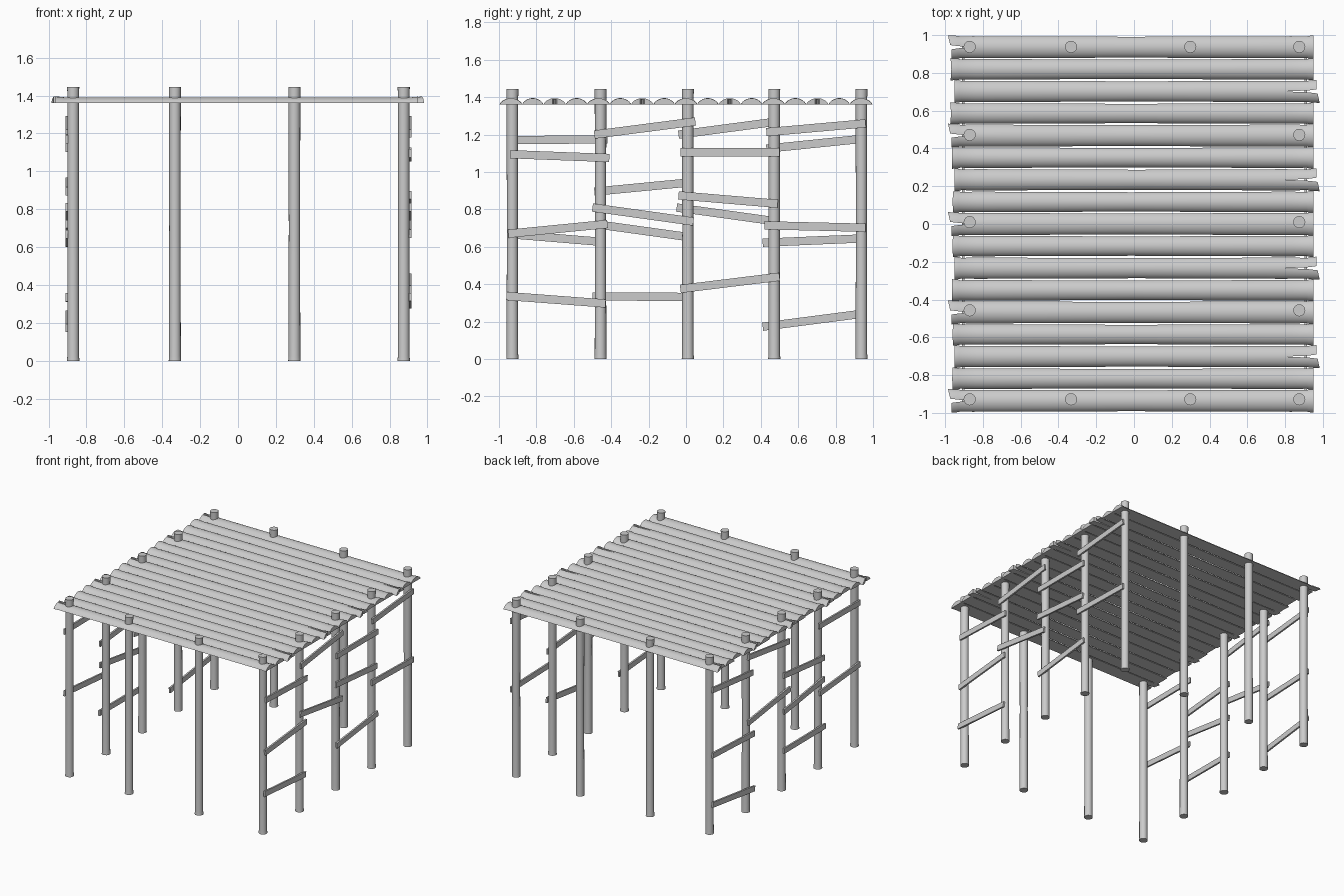
import bpy, bmesh, math, random
from mathutils import Matrix

if "Cube" in bpy.data.objects:
    bpy.data.objects.remove(bpy.data.objects["Cube"])

random.seed(4)


def finish(name, bm):
    bmesh.ops.remove_doubles(bm, verts=bm.verts, dist=0.0002)
    bmesh.ops.recalc_face_normals(bm, faces=bm.faces)
    me = bpy.data.meshes.new(name)
    bm.to_mesh(me)
    bm.free()
    ob = bpy.data.objects.new(name, me)
    bpy.context.collection.objects.link(ob)
    return ob


def post(name, x, y, n=16):
    # round pole with slightly swollen ends
    bm = bmesh.new()
    rings = []
    for z, r in ((0, 0.033), (0.025, 0.031), (0.7, 0.030), (1.40, 0.031), (1.445, 0.032)):
        rings.append([bm.verts.new((x + r * math.cos(2 * math.pi * i / n),
                                    y + r * math.sin(2 * math.pi * i / n), z)) for i in range(n)])
    for a, b in zip(rings, rings[1:]):
        for i in range(n):
            j = (i + 1) % n
            bm.faces.new((a[i], a[j], b[j], b[i]))
    bm.faces.new(rings[0])
    bm.faces.new(rings[-1])
    finish(name, bm)


def half_log(name, y, half, split, crack, tips):
    # flat-bottomed log lofted as two halves; the seam opens into a crack at the split end
    # stations: distance from the split end, width gain, height gain, crack opening
    st = [(0.0, 0.005, 0.004, 0.011), (0.035, 0.002, 0.002, 0.006), (0.045, -0.001, -0.001, 0.005),
          (crack, 0.0, 0.0, 0.0), (0.5, -0.001, 0.0, 0.0), (0.95, -0.003, 0.0, 0.0),
          (1.4, -0.001, 0.0, 0.0), (1.8, 0.0, 0.0, 0.0), (1.88, -0.001, -0.001, 0.0),
          (1.89, 0.002, 0.002, 0.0), (1.915, 0.004, 0.003, 0.0)]
    sgn = split if split else -1
    bm = bmesh.new()
    n = 6
    for side in (-1, 1):
        rings = []
        for k, (d, dw, dh, gap) in enumerate(st):
            if not split:
                gap = 0
            w, h = half + dw, 0.031 + dh
            ring = []
            for i in range(n + 1):
                t = i / n
                v = gap + (w - gap) * t
                u = v / w
                x = sgn * (0.965 - d)
                if k == 0:
                    x += sgn * (tips[0] if side < 0 else tips[1]) * (0.4 + 0.6 * t)
                ring.append(bm.verts.new((x, y + side * v, 1.36 + h * (1 - u * u) ** 0.75)))
            x = ring[0].co.x
            ring.append(bm.verts.new((x, y + side * gap, 1.36)))
            rings.append(ring)
        m = n + 2
        for k, (a, b) in enumerate(zip(rings, rings[1:])):
            for i in range(m):
                if i == m - 1 and not (split and k < 3):
                    continue          # inner wall only along the crack
                j = (i + 1) % m
                bm.faces.new((a[i], a[j], b[j], b[i]))
        bm.faces.new(rings[0])
        bm.faces.new(rings[-1])
    bmesh.ops.dissolve_degenerate(bm, edges=bm.edges, dist=0.0001)
    finish(name, bm)


def slat(name, x, y0, z0, y1, z1):
    # thin board nailed across two posts
    bm = bmesh.new()
    bmesh.ops.create_cube(bm, size=1)
    bm.transform(Matrix.Translation((x, (y0 + y1) / 2, (z0 + z1) / 2))
                 @ Matrix.Rotation(math.atan2(z1 - z0, y1 - y0), 4, 'X')
                 @ Matrix.Diagonal((0.014, math.hypot(y1 - y0, z1 - z0), 0.044, 1)))
    finish(name, bm)


# posts
rows = (-0.928, -0.457, 0.01, 0.472, 0.938)
for i, y in enumerate(rows):
    xs = (-0.87, -0.333, 0.298, 0.875) if i in (0, 4) else (-0.87, 0.875)
    for x in xs:
        post("post", x, y)

# roof logs: every fourth is cracked on the left, alternating with cracked on the right
for i in range(17):
    y = -0.936 + i * 0.117
    if i % 4 == 0:
        half_log("roof_log", y, 0.058, -1, 0.11, (0.0, 0.02))
    elif i % 4 == 2:
        half_log("roof_log", y, 0.056, 1, 0.17, (0.018, 0.0))
    else:
        half_log("roof_log", y, 0.054, 0, 0.13, (random.uniform(-.01, .01),) * 2)

# side slats (y0, z0, y1, z1)
right = [(-.94, 1.095, -.41, 1.075), (-.95, .67, -.42, .722), (-.96, .337, -.43, .297),
         (-.49, 1.20, .05, 1.27), (-.50, .81, .04, .735),
         (-.03, 1.105, .50, 1.105), (-.04, .875, .49, .83), (-.03, .375, .50, .44),
         (.43, 1.213, .96, 1.26), (.42, .715, .96, .702)]
left = [(-.95, 1.17, -.42, 1.175), (-.95, .668, -.43, .625),
        (-.49, .895, .03, .945), (-.49, .722, .03, .65), (-.50, .335, .03, .332),
        (-.04, 1.20, .49, 1.27), (-.05, .81, .49, .735),
        (.43, 1.125, .95, 1.178), (.41, .622, .95, .645), (.41, .173, .95, .243)]
for s in right:
    slat("right_slat", 0.909, *s)
for s in left:
    slat("left_slat", -0.904, *s)

# smooth round parts, keep edges sharp
for ob in bpy.context.scene.objects:
    ob.select_set(True)
    bpy.context.view_layer.objects.active = ob
bpy.ops.object.shade_smooth_by_angle(angle=math.radians(35))
